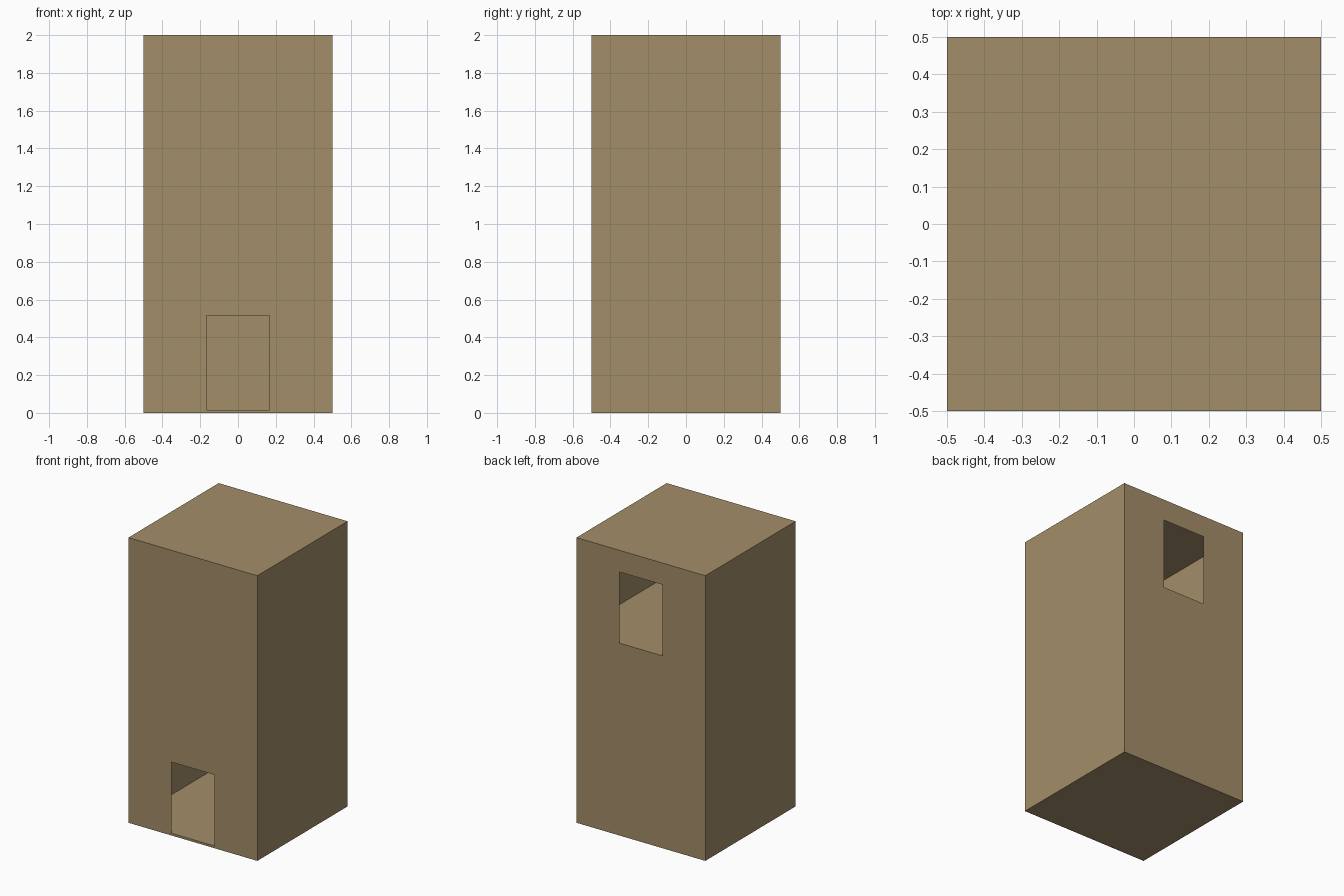
import bpy, bmesh
from mathutils import Vector

if "Cube" in bpy.data.objects:
    bpy.data.objects.remove(bpy.data.objects["Cube"])

W, H = 1.0, 2.0              # tower width and height
DOOR_W, DOOR_H = 1 / 3, 0.5
SLAB = 0.015                 # floor thickness
STOREY = H / 3

tan = bpy.data.materials.new("tan_plaster")
tan.diffuse_color = (0.37, 0.27, 0.14, 1)
tan.use_nodes = True
tan.node_tree.nodes["Principled BSDF"].inputs["Base Color"].default_value = tan.diffuse_color


def finish(name, bm):
    bmesh.ops.remove_doubles(bm, verts=bm.verts, dist=1e-5)
    me = bpy.data.meshes.new(name)
    bm.to_mesh(me)
    bm.free()
    me.materials.append(tan)
    ob = bpy.data.objects.new(name, me)
    bpy.context.collection.objects.link(ob)
    return ob


def wall(name, side, door_z=None):
    """Thin wall on side (unit x/y vector), with an optional doorway."""
    n = Vector((side[0], side[1], 0))
    u = Vector((-n.y, n.x, 0))
    us, zs = [-W / 2, W / 2], [0, H]
    if door_z is not None:
        us = [-W / 2, -DOOR_W / 2, DOOR_W / 2, W / 2]
        zs = [0, door_z, door_z + DOOR_H, H]
    bm = bmesh.new()
    for i in range(len(us) - 1):
        for j in range(len(zs) - 1):
            if door_z is not None and i == 1 and j == 1:
                continue  # doorway
            corners = [(i, j), (i + 1, j), (i + 1, j + 1), (i, j + 1)]
            bm.faces.new([bm.verts.new(n * W / 2 + u * us[a] + Vector((0, 0, zs[b])))
                          for a, b in corners])
    return finish(name, bm)


def slab(name, z, thick):
    """Level filling the tower's plan, its underside at z."""
    bm = bmesh.new()
    if thick:
        bmesh.ops.create_cube(bm, size=1)
        bmesh.ops.scale(bm, vec=(W - 0.002, W - 0.002, thick), verts=bm.verts)
    else:
        bmesh.ops.create_grid(bm, x_segments=1, y_segments=1, size=W / 2)
    bmesh.ops.translate(bm, vec=(0, 0, z + thick / 2), verts=bm.verts)
    return finish(name, bm)


# Outer walls: street door at the front, upper door at the back
wall("front_wall", (0, -1), SLAB)
wall("back_wall", (0, 1), 2 * STOREY + SLAB)
wall("right_wall", (1, 0))
wall("left_wall", (-1, 0))

# Floors of the three storeys and the flat roof
for k, name in enumerate(("ground_floor", "middle_floor", "upper_floor")):
    slab(name, k * STOREY, SLAB)
slab("roof", H, 0)
